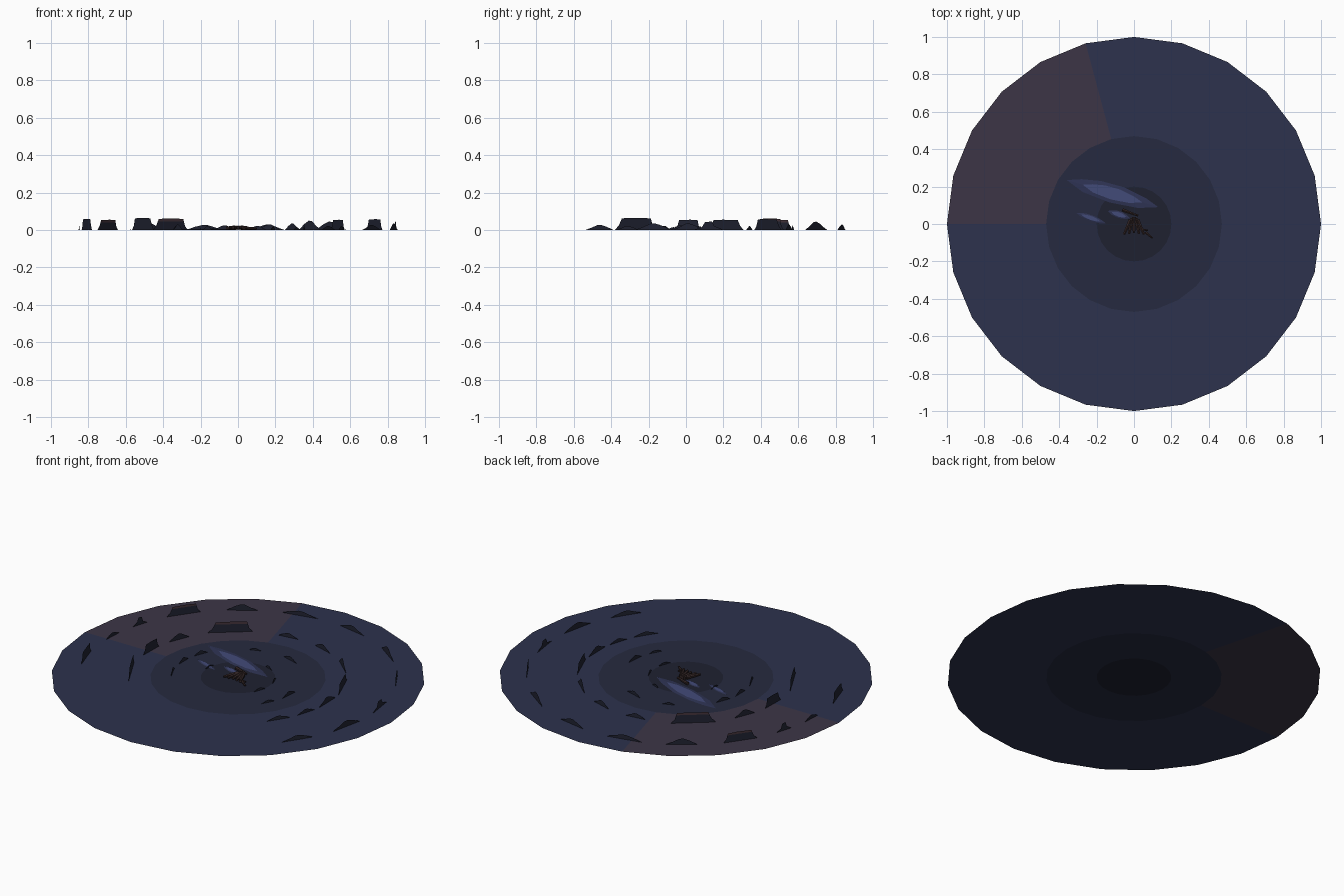
import bpy, bmesh, math
from mathutils import Vector

if "Cube" in bpy.data.objects:
    bpy.data.objects.remove(bpy.data.objects["Cube"])


def mat(name, c):
    m = bpy.data.materials.new(name)
    m.diffuse_color = (*c, 1)
    m.use_nodes = True
    m.node_tree.nodes["Principled BSDF"].inputs["Base Color"].default_value = m.diffuse_color
    return m


DARK = mat("dark_centre", (0.013, 0.015, 0.030))
MID = mat("mid_ground", (0.019, 0.023, 0.050))
BLUE = mat("outer_ground", (0.026, 0.032, 0.075))
DUSK = mat("dusk_ground", (0.045, 0.036, 0.062))
ROCK = mat("ridge", (0.015, 0.017, 0.032))
WARM = mat("ridge_top", (0.060, 0.035, 0.045))
POOL = mat("pool", (0.055, 0.070, 0.190))
RIM = mat("pool_rim", (0.028, 0.034, 0.090))
WOOD = mat("debris", (0.035, 0.020, 0.020))


def finish(name, bm, mats):
    me = bpy.data.meshes.new(name)
    bm.to_mesh(me)
    bm.free()
    for m in mats:
        me.materials.append(m)
    ob = bpy.data.objects.new(name, me)
    bpy.context.collection.objects.link(ob)
    return ob


# Ground disc: 24 sides, concentric rings
bm = bmesh.new()
N = 24
centre = bm.verts.new((0, 0, 0))
prev = None
for k, r in enumerate((0.2, 0.47, 0.75, 1.0)):
    ring = [bm.verts.new((r * math.cos(i * math.tau / N), r * math.sin(i * math.tau / N), 0))
            for i in range(N)]
    for i in range(N):
        j = (i + 1) % N
        if prev:
            f = bm.faces.new((prev[i], ring[i], ring[j], prev[j]))
        else:
            f = bm.faces.new((centre, ring[i], ring[j]))
        f.material_index = min(k, 2)
        if k >= 2 and 7 <= i < 12:
            f.material_index = 3
    prev = ring
finish("ground", bm, [DARK, MID, BLUE, DUSK])

# Ridge silhouettes: (fraction of width, fraction of height)
SHAPES = {
    "mesa": [(-.5, 0), (-.42, .35), (-.37, .95), (-.1, 1), (.33, .96), (.40, .4), (.5, 0)],
    "hill": [(-.5, 0), (-.3, .4), (-.08, .95), (.05, 1), (.25, .65), (.5, 0)],
    "spire": [(-.5, 0), (-.2, .3), (-.1, .95), (.12, 1), (.2, .45), (.5, 0)],
}


def panel(name, r, deg, w, h, kind, tops=ROCK):
    a = math.radians(deg)
    c = Vector((r * math.cos(a), r * math.sin(a), 0))
    t = Vector((-math.sin(a), math.cos(a), 0))
    bm = bmesh.new()
    vs = [bm.verts.new(c + t * w * x + Vector((0, 0, h * z))) for x, z in SHAPES[kind]]
    bm.faces.new(vs)
    bm.normal_update()
    for f in bm.faces:
        if f.normal.dot(c) > 0:
            f.normal_flip()
    # coloured upper band
    if tops is not ROCK:
        bmesh.ops.bisect_plane(bm, geom=bm.verts[:] + bm.edges[:] + bm.faces[:],
                               plane_co=(0, 0, h * .75), plane_no=(0, 0, 1))
        for f in bm.faces:
            f.material_index = int(f.calc_center_median().z > h * .75)
    finish(name, bm, [ROCK, tops])


RINGS = {
    ("far_ridge", 0.85): [
        (-33, .18, .027, "hill"), (-12, .20, .035, "hill"), (8, .17, .045, "spire"),
        (31, .17, .058, "mesa"), (54.5, .19, .045, "hill"), (79, .18, .030, "hill"),
        (102, .21, .027, "hill"), (123.5, .17, .035, "hill"), (145, .19, .055, "mesa"),
        (163, .10, .045, "spire"), (177, .12, .022, "hill"), (198, .18, .060, "mesa")],
    ("middle_ridge", 0.575): [
        (-33, .14, .022, "hill"), (-16, .12, .022, "hill"), (1, .16, .035, "hill"),
        (22, .20, .055, "mesa"), (48, .16, .050, "hill"), (73, .13, .030, "hill"),
        (97, .12, .025, "hill"), (129, .24, .062, "mesa"), (158, .13, .035, "hill"),
        (179, .14, .055, "mesa"), (208, .25, .065, "mesa")],
    ("near_ridge", 0.355): [
        (-28, .08, .015, "hill"), (-5, .11, .025, "hill"), (35, .14, .035, "hill"),
        (73, .11, .022, "hill"), (110, .07, .012, "hill"), (159, .09, .022, "hill"),
        (180, .09, .025, "hill"), (205, .12, .030, "hill")],
    ("inner_ridge", 0.20): [
        (-20, .08, .015, "hill"), (20, .08, .020, "hill"), (70, .06, .015, "hill"),
        (175, .07, .012, "hill"), (215, .09, .022, "hill")],
}
for (name, r), rows in RINGS.items():
    for i, (deg, w, h, kind) in enumerate(rows):
        top = WARM if kind == "mesa" and 115 < deg < 150 else ROCK
        panel(f"{name}_{i + 1}", r, deg, w, h, kind, top)


# Leaf-shaped pools lying flat, with a darker rim
def pool(name, a, b, w):
    a, b = Vector((*a, .003)), Vector((*b, .003))
    d = b - a
    side = Vector((-d.y, d.x, 0)).normalized() * w
    prof = [(0, 0), (.15, .55), (.35, .95), (.6, 1), (.85, .55), (1, 0), (.8, -.7), (.5, -1), (.2, -.75)]
    mid = a + d * .5
    bm = bmesh.new()
    outer = [bm.verts.new(a + d * x + side * y) for x, y in prof]
    inner = [bm.verts.new(mid + (v.co - mid) * .65 + Vector((0, 0, .002))) for v in outer]
    n = len(outer)
    for i in range(n):
        j = (i + 1) % n
        bm.faces.new((outer[j], outer[i], inner[i], inner[j])).material_index = 1
    bm.faces.new(inner[::-1])
    finish(name, bm, [POOL, RIM])


pool("large_pool", (-.36, .235), (.13, .09), .05)
pool("small_pool", (-.31, .06), (-.15, .003), .016)
pool("crescent_pool", (-.14, .07), (-.02, .03), .018)


# Debris pile in the middle: a fan of short logs
def log(name, x, y, length, thick, deg):
    bm = bmesh.new()
    bmesh.ops.create_cone(bm, cap_ends=True, segments=6, radius1=thick, radius2=thick * .6, depth=length)
    ob = finish(name, bm, [WOOD])
    ob.rotation_euler = (math.radians(90), 0, math.radians(deg))
    ob.location = (x, y, thick)


for i in range(5):
    t = i - 2
    log(f"log_{i + 1}", t * .018, -.005 - abs(t) * .006, .085, .012, t * 12)
log("cross_log", -.02, .06, .09, .010, 70)
log("loose_log_1", .08, -.06, .05, .008, 50)
log("loose_log_2", .05, -.03, .05, .007, 80)
